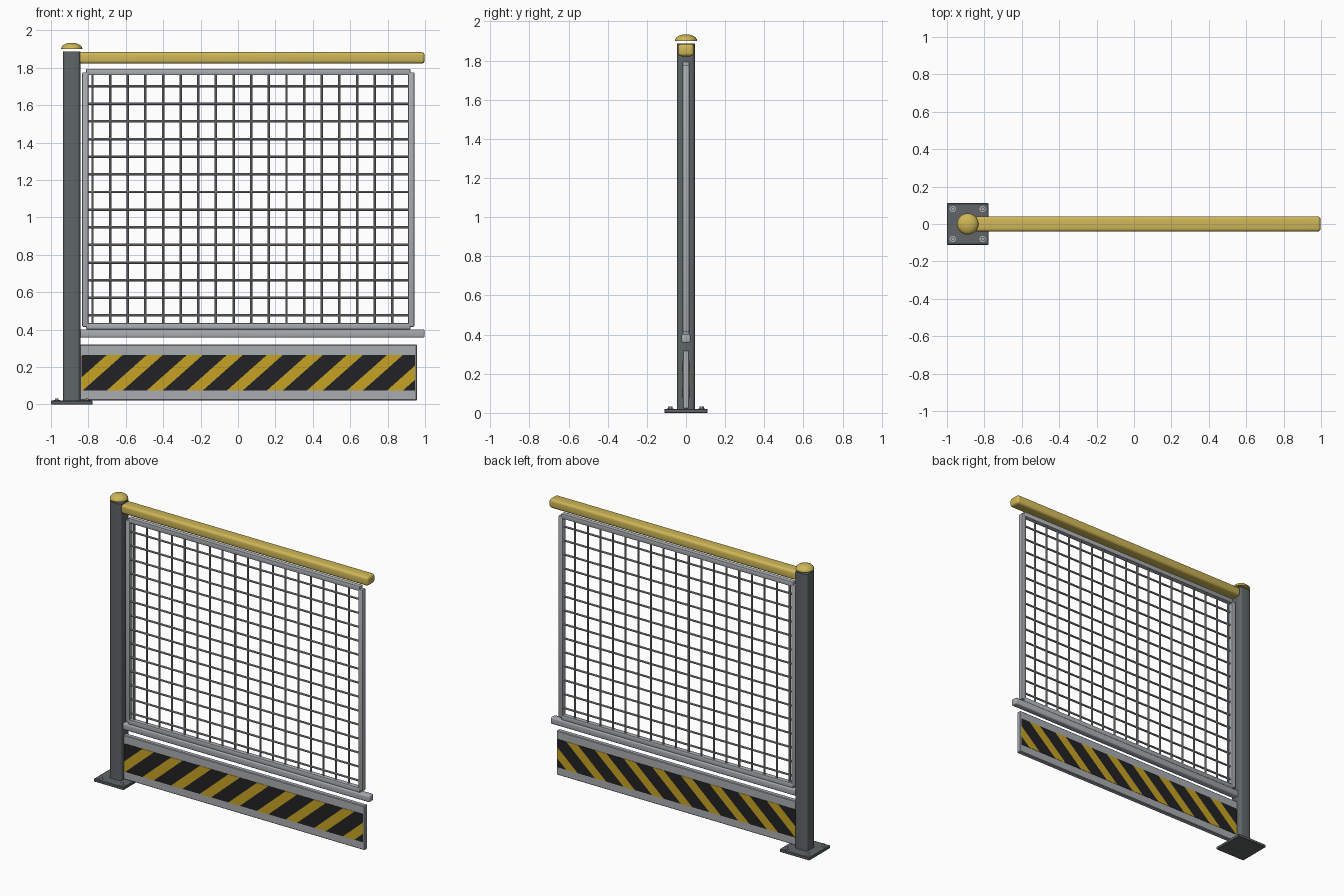
import bpy, bmesh, math
from mathutils import Vector, Matrix

if "Cube" in bpy.data.objects:
    bpy.data.objects.remove(bpy.data.objects["Cube"])


def mat(name, r, g, b):
    m = bpy.data.materials.new(name)
    m.diffuse_color = (r, g, b, 1)
    m.use_nodes = True
    m.node_tree.nodes["Principled BSDF"].inputs["Base Color"].default_value = m.diffuse_color
    return m


DARK = mat("dark_grey", 0.115, 0.13, 0.135)
GREY = mat("light_grey", 0.40, 0.42, 0.44)
WIRE = mat("wire_grey", 0.33, 0.34, 0.35)
RAIL = mat("rail_yellow", 0.62, 0.47, 0.095)
STRIPE = mat("stripe_yellow", 0.57, 0.36, 0.018)
BLACK = mat("stripe_black", 0.016, 0.016, 0.018)


def finish(bm, name, *mats, smooth=True):
    me = bpy.data.meshes.new(name)
    bmesh.ops.recalc_face_normals(bm, faces=bm.faces)
    bm.to_mesh(me)
    bm.free()
    for m in mats:
        me.materials.append(m)
    ob = bpy.data.objects.new(name, me)
    bpy.context.collection.objects.link(ob)
    if smooth:
        bpy.ops.object.select_all(action='DESELECT')
        ob.select_set(True)
        bpy.context.view_layer.objects.active = ob
        bpy.ops.object.shade_smooth_by_angle(angle=math.radians(35))
    return ob


def add_box(bm, lo, hi):
    lo, hi = Vector(lo), Vector(hi)
    bmesh.ops.create_cube(bm, size=1, matrix=Matrix.Translation((lo + hi) / 2) @ Matrix.Diagonal((*(hi - lo), 1)))


def box(name, lo, hi, material, bevel=0.0, seg=3):
    bm = bmesh.new()
    add_box(bm, lo, hi)
    if bevel:
        bmesh.ops.bevel(bm, geom=bm.edges[:], offset=bevel, segments=seg, profile=0.5, affect='EDGES')
    return finish(bm, name, material)


def add_rod(bm, a, b, r, sides=8):
    a, b = Vector(a), Vector(b)
    d = b - a
    rot = d.to_track_quat('Z', 'Y').to_matrix().to_4x4()
    bmesh.ops.create_cone(bm, cap_ends=True, segments=sides, radius1=r, radius2=r, depth=d.length,
                          matrix=Matrix.Translation((a + b) / 2) @ rot)


PX = -0.889  # post centre

# Base plate, post and bolts
box("base_plate", (-1, -0.111, 0), (-0.777, 0.111, 0.02), DARK, 0.003, 1)
bm = bmesh.new()
add_box(bm, (PX - 0.046, -0.046, 0.018), (PX + 0.046, 0.046, 1.887))
upright = [e for e in bm.edges if abs(e.verts[0].co.z - e.verts[1].co.z) > 1]
bmesh.ops.bevel(bm, geom=upright, offset=0.018, segments=4, profile=0.5, affect='EDGES')
finish(bm, "post", DARK)
bm = bmesh.new()
for sx in (-1, 1):
    for sy in (-1, 1):
        x, y = PX + sx * 0.08, sy * 0.08
        add_rod(bm, (x, y, 0.018), (x, y, 0.023), 0.017, 16)
        add_rod(bm, (x, y, 0.022), (x, y, 0.033), 0.011, 6)
finish(bm, "base_bolts", GREY)

# Domed post cap: half of a flattened sphere
bm = bmesh.new()
bmesh.ops.create_uvsphere(bm, u_segments=32, v_segments=16, radius=1)
cut = bmesh.ops.bisect_plane(bm, geom=bm.verts[:] + bm.edges[:] + bm.faces[:], plane_co=(0, 0, 0),
                             plane_no=(0, 0, 1), clear_inner=True)
bmesh.ops.holes_fill(bm, edges=[e for e in bm.edges if e.is_boundary])
bmesh.ops.transform(bm, verts=bm.verts, matrix=Matrix.Translation((PX, 0, 1.901)) @ Matrix.Diagonal((0.057, 0.057, 0.033, 1)))
finish(bm, "post_cap", RAIL)

# Handrail and lower rail
box("handrail", (-0.85, -0.041, 1.822), (0.998, 0.041, 1.884), RAIL, 0.017, 4)
box("lower_rail", (-0.85, -0.023, 0.357), (0.998, 0.023, 0.402), GREY, 0.009, 3)

# Mesh panel frame, with stepped corners
for side, x in (("left", -0.816), ("right", 0.926)):
    box(side + "_frame_stile", (x - 0.017, -0.017, 0.415), (x + 0.017, 0.017, 1.776), GREY, 0.006, 2)
for side, z in (("top", 1.778), ("bottom", 0.418)):
    box(side + "_frame_rail", (-0.812, -0.017, z - 0.017), (0.922, 0.017, z + 0.017), GREY, 0.006, 2)

# Welded wire grid
PITCH, R = 0.0943, 0.0065
bm = bmesh.new()
for i in range(18):
    x = -0.778 + i * PITCH
    add_rod(bm, (x, 0.004, 0.42), (x, 0.004, 1.776), R)
for i in range(14):
    z = 0.476 + i * PITCH
    add_rod(bm, (-0.815, -0.004, z), (0.925, -0.004, z), R)
finish(bm, "wire_mesh", WIRE)

# Kick panel
box("kick_panel", (-0.845, -0.016, 0.022), (0.957, 0.016, 0.32), GREY, 0.004, 1)

# Hazard stripes on both faces of the kick panel
Z0, Z1, STEP = 0.075, 0.265, 0.214
SLOPE = STEP / (Z1 - Z0)
START = -0.83  # lower left corner of the first black stripe
bm = bmesh.new()
add_box(bm, (-0.838, -0.018, Z0), (0.947, 0.018, Z1))
for i in range(-2, 10):
    for off in (0, 0.6 * STEP):
        bmesh.ops.bisect_plane(bm, geom=bm.verts[:] + bm.edges[:] + bm.faces[:],
                               plane_co=(START + i * STEP + off, 0, Z0), plane_no=(1, 0, -SLOPE))
for f in bm.faces:
    c = f.calc_center_median()
    t = ((c.x - (c.z - Z0) * SLOPE - START) / STEP) % 1
    f.material_index = 1 if t < 0.6 else 0
finish(bm, "hazard_stripes", STRIPE, BLACK, smooth=False)
